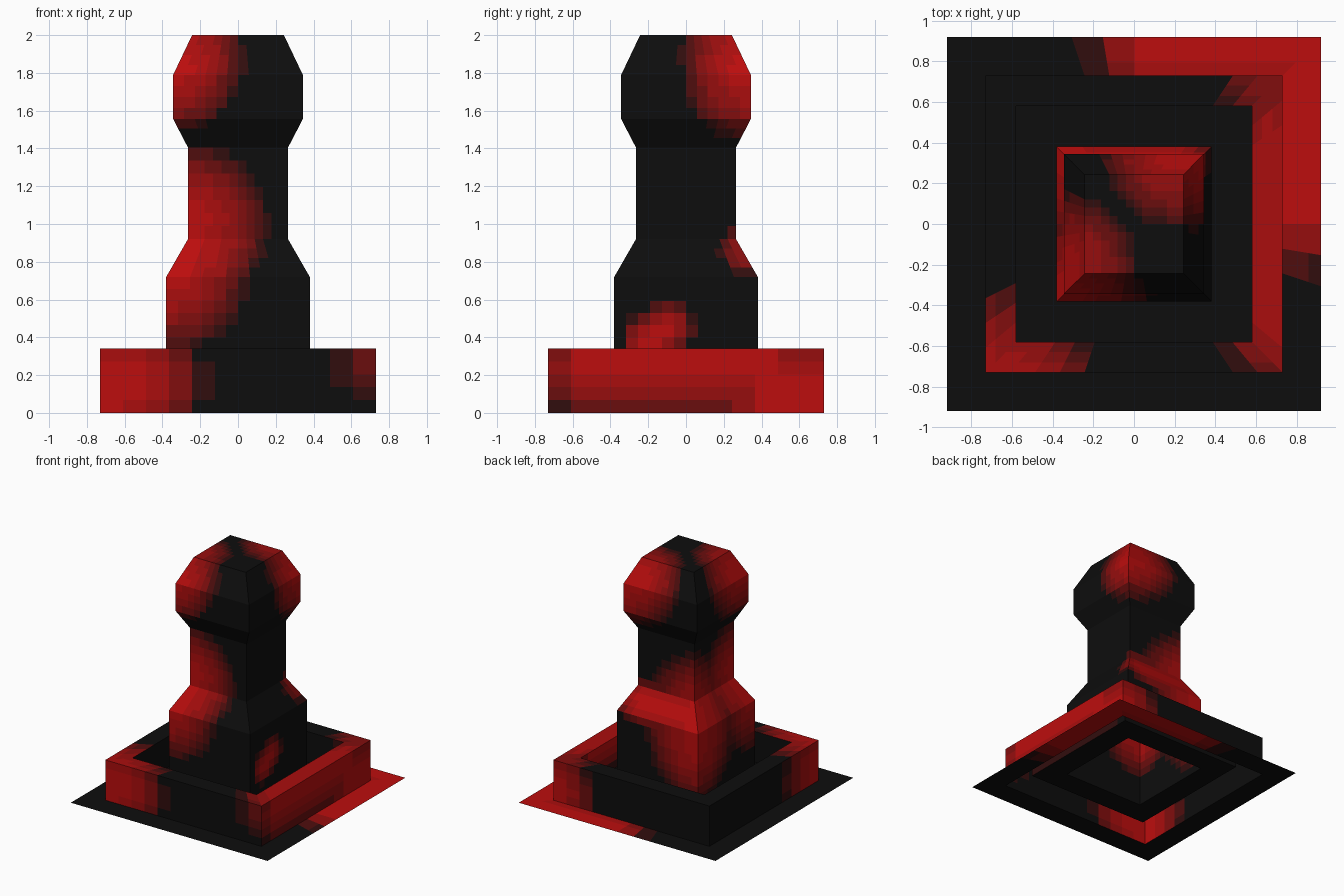
import bpy, bmesh, math
from mathutils import Vector

if "Cube" in bpy.data.objects:
    bpy.data.objects.remove(bpy.data.objects["Cube"])

# Shared black-to-red shades
LEVELS = 8
shades = []
for i in range(LEVELS):
    t = i / (LEVELS - 1)
    m = bpy.data.materials.new(f"shade_{i}")
    m.diffuse_color = (0.004 + 0.5 * t ** 1.5, 0.004, 0.004, 1)
    m.use_nodes = True
    m.node_tree.nodes["Principled BSDF"].inputs["Base Color"].default_value = m.diffuse_color
    shades.append(m)

# Red glow patches: segment start, segment end, radius
HEAD_GLOW = [((-.34, -.32, 1.85), (-.32, -.2, 1.85), .38),
             ((.3, .34, 1.8), (.2, .32, 1.85), .38)]
POST_GLOW = [((-.38, -.38, .75), (-.27, -.27, 1.0), .45),
             ((-.38, .38, .6), (-.33, .33, .85), .5),
             ((-.33, .33, .82), (.2, .33, .82), .2),
             ((.38, -.2, .38), (.38, -.1, .45), .15)]
WALL_GLOW = [((-.73, -.7, .15), (-.6, -.7, .15), .45),
             ((.7, -.5, .25), (.7, .4, .25), .3),
             ((.73, .73, .1), (.73, .5, .1), .4)]
PLATE_GLOW = [((.85, .85, 0), (.1, .9, 0), .35),
              ((.85, .85, 0), (.8, .1, 0), .35)]


def glow(p, patches):
    best = 0
    for a, b, r in patches:
        a, b = Vector(a), Vector(b)
        d = b - a
        t = max(0, min(1, (p - a).dot(d) / d.length_squared))
        best = max(best, 1 - ((p - a - d * t).length / r) ** 2)
    return best


def square_loft(name, profile, patches, cap=False):
    """Sweep a (half width, height) profile around a square, in small flat cells."""
    bm = bmesh.new()
    n = 12

    def patch(a, b, c, d, rows):
        grid = [[bm.verts.new(a.lerp(b, i / n).lerp(d.lerp(c, i / n), j / rows))
                 for i in range(n + 1)] for j in range(rows + 1)]
        for j in range(rows):
            for i in range(n):
                bm.faces.new((grid[j][i], grid[j][i + 1],
                              grid[j + 1][i + 1], grid[j + 1][i]))

    for (r0, z0), (r1, z1) in zip(profile, profile[1:]):
        rows = max(1, math.ceil(math.hypot(r1 - r0, z1 - z0) / .07))
        for x, y, u, v in ((-1, -1, 1, -1), (1, -1, 1, 1), (1, 1, -1, 1), (-1, 1, -1, -1)):
            patch(Vector((x * r0, y * r0, z0)), Vector((u * r0, v * r0, z0)),
                  Vector((u * r1, v * r1, z1)), Vector((x * r1, y * r1, z1)), rows)
    if cap:
        r, z = profile[-1]
        patch(Vector((-r, -r, z)), Vector((r, -r, z)),
              Vector((r, r, z)), Vector((-r, r, z)), n)
    bmesh.ops.remove_doubles(bm, verts=bm.verts, dist=1e-5)
    for f in bm.faces:
        g = glow(f.calc_center_median(), patches)
        f.material_index = max(0, min(LEVELS - 1, round(g * (LEVELS - 1))))
    mesh = bpy.data.meshes.new(name)
    bm.to_mesh(mesh)
    bm.free()
    for m in shades:
        mesh.materials.append(m)
    bpy.context.collection.objects.link(bpy.data.objects.new(name, mesh))


# Thin flat flange on the ground
square_loft("base_flange", [(.92, 0), (.73, 0)], PLATE_GLOW)
# Raised square wall, hollow underneath
square_loft("rim_wall", [(.73, 0), (.73, .34), (.58, .34)], WALL_GLOW)
# Inner side of the wall and sunken floor around the post
square_loft("sunken_floor", [(.58, .34), (.58, .08), (.38, .08)],
            [((.58, -.5, .3), (.58, .4, .3), .2)])
# Post with sloped shoulder, open at the bottom
square_loft("post", [(.38, .08), (.38, .72), (.265, .92), (.265, 1.405)], POST_GLOW)
# Bevelled head with flat top
square_loft("head", [(.265, 1.405), (.343, 1.555), (.343, 1.79), (.243, 2.0)],
            HEAD_GLOW, cap=True)
